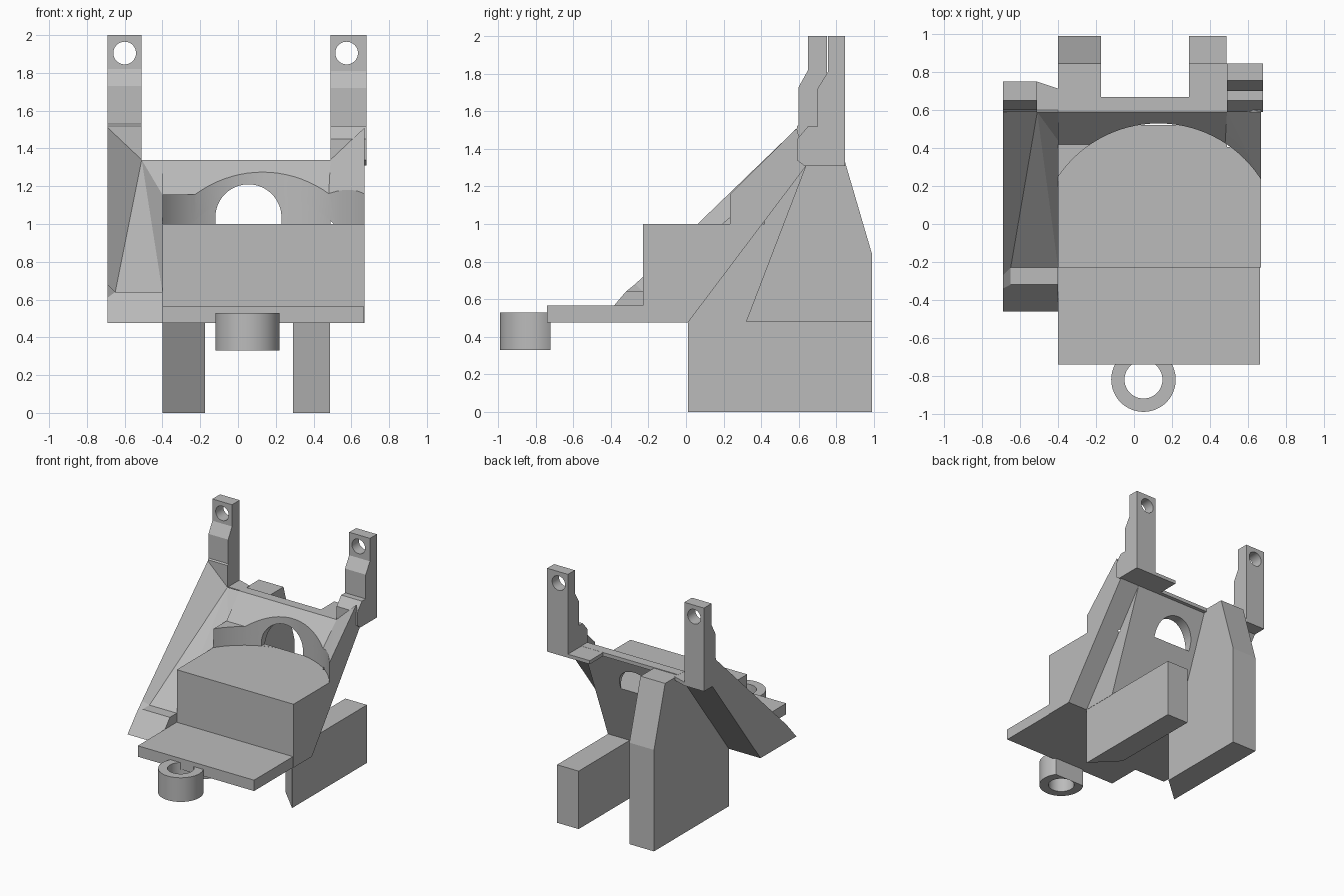
import bpy, bmesh, math

cube = bpy.data.objects.get("Cube")
if cube:
    bpy.data.objects.remove(cube, do_unlink=True)

gray = bpy.data.materials.new("plain gray")
gray.use_nodes = True
gray.diffuse_color = (0.5, 0.5, 0.5, 1)
gray.node_tree.nodes["Principled BSDF"].inputs["Base Color"].default_value = (0.5, 0.5, 0.5, 1)


def finish(bm, name):
    bmesh.ops.recalc_face_normals(bm, faces=bm.faces[:])
    mesh = bpy.data.meshes.new(name)
    bm.to_mesh(mesh)
    bm.free()
    obj = bpy.data.objects.new(name, mesh)
    mesh.materials.append(gray)
    bpy.context.collection.objects.link(obj)
    return obj


def prism(name, profile, lo, hi, axis="x", bend=None):
    """Extrude a flat outline along an axis; bend adjusts single points."""
    place = {"x": lambda p, d: (d, p[0], p[1]),
             "y": lambda p, d: (p[0], d, p[1]),
             "z": lambda p, d: (p[0], p[1], d)}[axis]
    bm = bmesh.new()
    ends = [[bm.verts.new(place(p, d)) for p in profile] for d in (lo, hi)]
    for loop in ends:
        bm.faces.new(loop)
    n = len(profile)
    for i in range(n):
        j = (i + 1) % n
        bm.faces.new((ends[0][i], ends[0][j], ends[1][j], ends[1][i]))
    if bend:
        for v in bm.verts:
            bend(v)
    return finish(bm, name)


def arc(cx, cy, r, n, start=0, end=2 * math.pi):
    closed = abs(end - start - 2 * math.pi) < 1e-6
    step = (end - start) / (n if closed else n - 1)
    return [(cx + r * math.cos(start + i * step), cy + r * math.sin(start + i * step))
            for i in range(n)]


def cut(obj, *cutters):
    bpy.context.view_layer.objects.active = obj
    for c in cutters:
        mod = obj.modifiers.new("cut", "BOOLEAN")
        mod.operation = "DIFFERENCE"
        mod.solver = "EXACT"
        mod.object = c
        bpy.ops.object.modifier_apply(modifier=mod.name)


def smooth(obj):
    bpy.ops.object.select_all(action="DESELECT")
    obj.select_set(True)
    bpy.context.view_layer.objects.active = obj
    bpy.ops.object.shade_smooth_by_angle(angle=math.radians(25))


# Cutters: round pocket above the block and arched window behind it
pocket = prism("pocket_cutter", arc(0.13, -0.11, 0.64, 96), 1.0, 1.8, "z")
window = prism("window_cutter",
               [(0.23, 1.001)] + arc(0.055, 1.035, 0.175, 32, 0, math.pi) + [(-0.12, 1.001)],
               0.3, 0.9, "y")

# Main block with its sloping back
body = prism("body", [(-0.23, 0.475), (-0.23, 1.155), (0.42, 1.155), (0.59, 1.34),
                      (0.67, 1.34), (0.67, 1.31), (0.64, 1.31), (0.01, 0.475)], -0.4, 0.67)
back_web = prism("back_web", [(0.005, 0.475), (0.32, 0.475), (0.64, 1.31), (0.6, 1.31)],
                 -0.39, 0.49)

# Raised corner beside the right-hand arm
bm = bmesh.new()
for p in [(0.67, 0.23, 1.155), (0.48, 0.42, 1.155), (0.49, 0.59, 1.34), (0.67, 0.59, 1.51),
          (0.67, 0.64, 1.31), (0.49, 0.64, 1.31), (0.67, 0.52, 1.155)]:
    bm.verts.new(p)
bmesh.ops.convex_hull(bm, input=bm.verts[:])
corner = finish(bm, "raised_corner")

for part in (body, back_web, corner):
    cut(part, pocket, window)
    smooth(part)

# Front shelf
prism("front_shelf", [(-0.74, 0.475), (-0.74, 0.565), (-0.2, 0.565), (-0.2, 0.475)], -0.4, 0.665)

# Side wing with a hollowed sloping panel
wing_points = dict(
    a=(-0.69, -0.46, 0.475), b=(-0.69, -0.34, 0.61), c=(-0.69, -0.27, 0.68),
    d=(-0.69, 0.59, 1.51), e=(-0.69, 0.64, 1.31), f=(-0.69, 0.01, 0.475),
    g=(-0.4, -0.46, 0.475), h=(-0.4, -0.32, 0.64), i=(-0.4, -0.23, 0.64),
    j=(-0.4, 0.44, 1.155), k=(-0.4, 0.59, 1.34), l=(-0.4, 0.64, 1.31),
    m=(-0.4, 0.01, 0.475), n=(-0.51, 0.59, 1.34), o=(-0.65, -0.32, 0.64),
    p=(-0.65, -0.23, 0.64))
bm = bmesh.new()
wv = {k: bm.verts.new(p) for k, p in wing_points.items()}
for loop in ("abcdef", "gmlkjih", "agmf", "fmle", "abohg", "ohip", "bcpo",
             "cdnp", "pni", "inj", "njk", "dnkle"):
    bm.faces.new([wv[k] for k in loop])
finish(bm, "side_wing")

# Upright arms with a bolt hole each
arms = [
    ("tall_arm_right", -0.69, -0.51, -0.60,
     [(0.59, 1.34), (0.59, 1.52), (0.6, 1.53), (0.6, 1.73), (0.65, 1.82), (0.65, 2.0),
      (0.75, 2.0), (0.75, 1.31), (0.63, 1.31)]),
    ("tall_arm_left", 0.49, 0.68, 0.575,
     [(0.59, 1.34), (0.59, 1.45), (0.65, 1.52), (0.7, 1.52), (0.7, 1.72), (0.755, 1.81),
      (0.755, 2.0), (0.845, 2.0), (0.845, 1.31), (0.63, 1.31)])]
for name, lo, hi, cx, profile in arms:
    arm = prism(name, profile, lo, hi)
    drill = prism("drill", arc(cx, 1.905, 0.06, 40), 0.4, 1.1, "y")
    cut(arm, drill)
    smooth(arm)
    bpy.data.objects.remove(drill, do_unlink=True)

# Thin ledges joining the arms to the top bar
prism("ledge_right", [(-0.52, 0.6), (-0.39, 0.6), (-0.39, 0.71), (-0.51, 0.75)], 1.31, 1.339, "z")
prism("ledge_left", [(0.29, 0.6), (0.5, 0.6), (0.5, 0.845), (0.29, 0.845)], 1.31, 1.339, "z")


# Legs, their front faces slanting back towards the middle
def slant(inner):
    def bend(v):
        if abs(v.co.x - inner) < 1e-4 and v.co.y < 0.1:
            v.co.y = 0.21
    return bend


prism("tall_leg", [(0.01, 0), (0.99, 0), (0.99, 0.84), (0.845, 1.335), (0.64, 1.335),
                   (0.01, 0.48)], -0.4, -0.175, bend=slant(-0.175))
prism("short_leg", [(0.01, 0), (0.99, 0), (0.99, 0.48), (0.01, 0.48)], 0.29, 0.488,
      bend=slant(0.29))

# Ring under the front edge, trimmed flat at the back
ring = prism("front_ring", arc(0.05, -0.82, 0.17, 64), 0.33, 0.53, "z")
bore = prism("bore", arc(0.05, -0.82, 0.1, 48), 0.2, 0.7, "z")
trim = prism("trim", [(-0.5, -0.72), (0.5, -0.72), (0.5, -0.4), (-0.5, -0.4)], 0.2, 0.7, "z")
cut(ring, bore, trim)
smooth(ring)

for helper in (pocket, window, bore, trim):
    bpy.data.objects.remove(helper, do_unlink=True)
